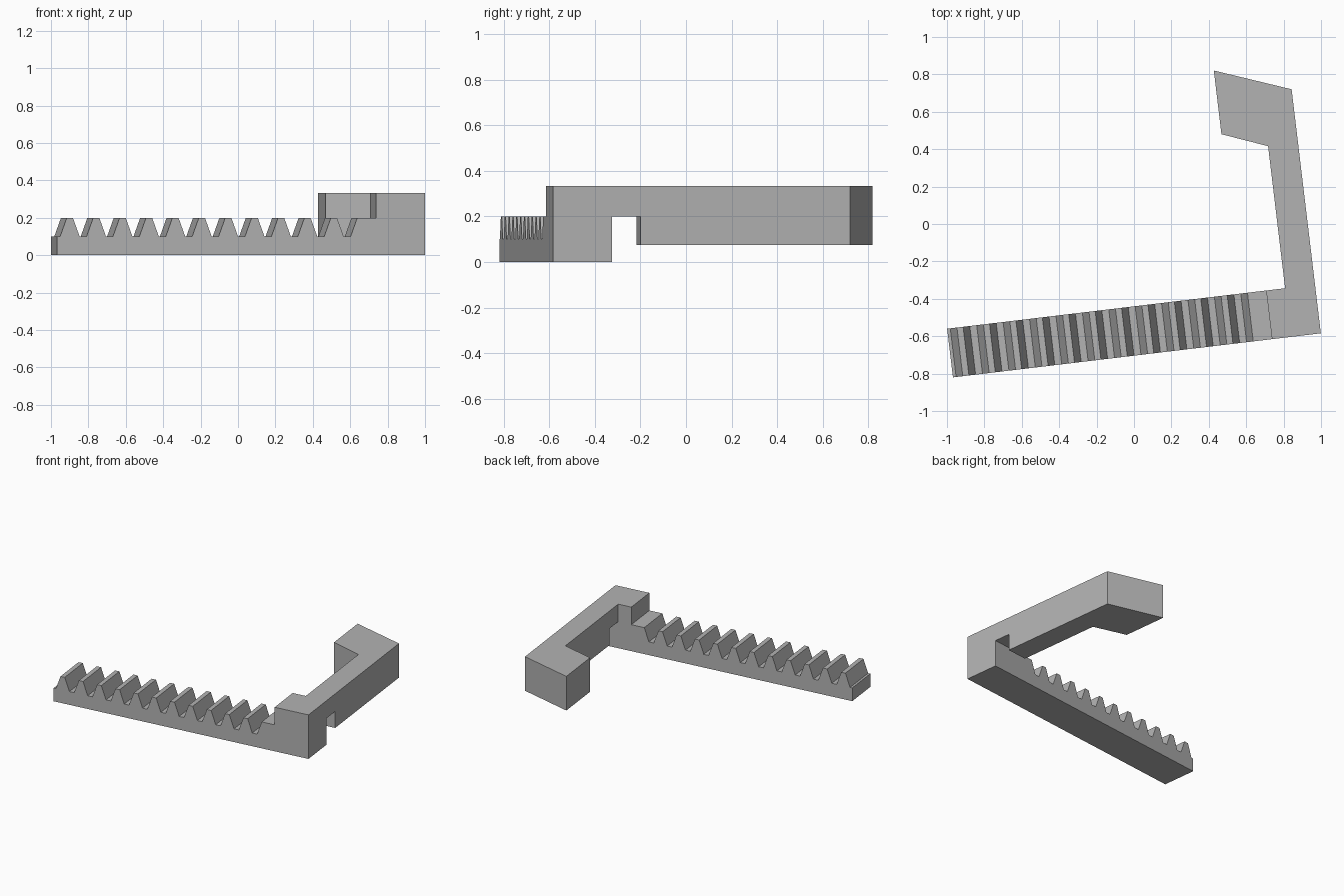
import bpy, bmesh, math
from mathutils import Matrix, Vector

if "Cube" in bpy.data.objects:
    bpy.data.objects.remove(bpy.data.objects["Cube"])

grey = bpy.data.materials.new("plain_grey")
grey.use_nodes = True
colour = (0.45, 0.45, 0.45, 1)
grey.diffuse_color = colour
grey.node_tree.nodes["Principled BSDF"].inputs["Base Color"].default_value = colour

# Local frame: u runs along the rack, v across it
PLACE = Matrix.Translation((-0.968, -0.82, 0)) @ Matrix.Rotation(math.radians(6.83), 4, 'Z')
LENGTH, WIDTH, TOP = 1.981, 0.262, 0.333
ARM_IN, ARM_BOTTOM, NOTCH_END, NOTCH_TOP = 1.82, 0.075, 0.388, 0.2


def prism(name, points, direction):
    """Extrude a flat outline along a direction and place it in the world."""
    bm = bmesh.new()
    face = bm.faces.new([bm.verts.new(p) for p in points])
    result = bmesh.ops.extrude_face_region(bm, geom=[face])
    moved = [v for v in result["geom"] if isinstance(v, bmesh.types.BMVert)]
    bmesh.ops.translate(bm, verts=moved, vec=Vector(direction))
    bmesh.ops.recalc_face_normals(bm, faces=bm.faces)
    bm.transform(PLACE)
    mesh = bpy.data.meshes.new(name)
    bm.to_mesh(mesh)
    bm.free()
    mesh.materials.append(grey)
    obj = bpy.data.objects.new(name, mesh)
    bpy.context.collection.objects.link(obj)
    return obj


# Toothed rack with flat shoulder and raised end block
ROOT, TIP, PITCH, START = 0.1, 0.2, 0.1422, 0.017
profile = [(0, 0), (0, ROOT)]
for i in range(11):
    u = START + i * PITCH
    profile += [(u, ROOT), (u + 0.036, TIP), (u + 0.069, TIP), (u + 0.105, ROOT)]
u = START + 11 * PITCH
profile += [(u, ROOT), (u + 0.036, TIP), (1.718, TIP), (1.718, TOP), (LENGTH, TOP), (LENGTH, 0)]
prism("toothed_rack", [(a, 0, z) for a, z in profile], (0, WIDTH, 0))

# Thin bridge above the notch between block and arm
bridge = [(ARM_IN, WIDTH), (LENGTH, WIDTH), (LENGTH, NOTCH_END), (ARM_IN, NOTCH_END)]
prism("arm_bridge", [(a, b, NOTCH_TOP) for a, b in bridge], (0, 0, TOP - NOTCH_TOP))

# Long arm ending in a slanted hook
arm = [(ARM_IN, NOTCH_END), (LENGTH, NOTCH_END), (LENGTH, 1.314),
       (1.58, 1.463), (1.58, 1.12), (ARM_IN, 1.027)]
prism("hooked_arm", [(a, b, ARM_BOTTOM) for a, b in arm], (0, 0, TOP - ARM_BOTTOM))
